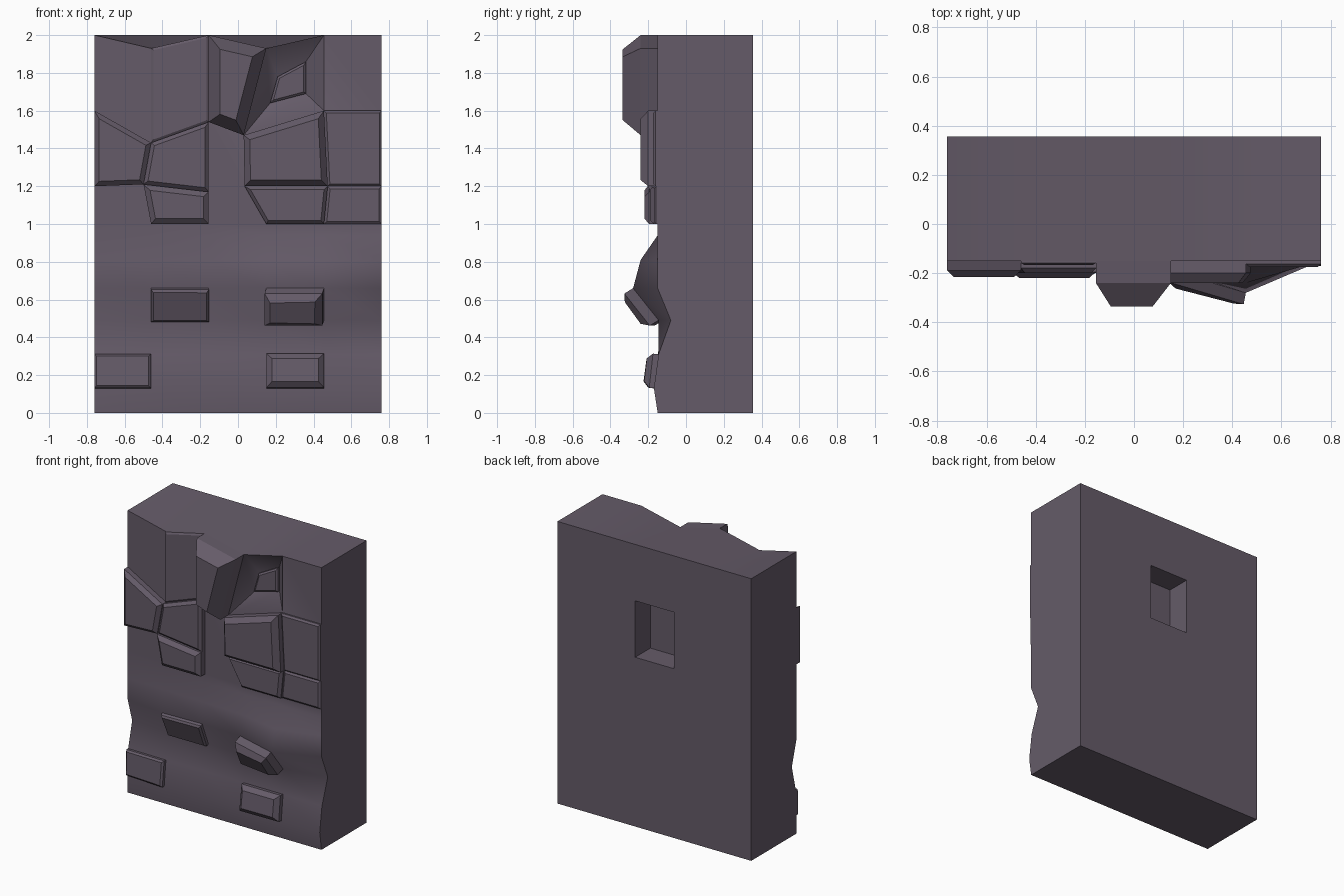
import bpy, bmesh
from mathutils import Vector

if "Cube" in bpy.data.objects:
    bpy.data.objects.remove(bpy.data.objects["Cube"])

mat = bpy.data.materials.new("purple_grey_stone")
mat.diffuse_color = (0.13, 0.105, 0.14, 1)
mat.use_nodes = True
mat.node_tree.nodes["Principled BSDF"].inputs["Base Color"].default_value = mat.diffuse_color

COLS = [-0.76, -0.46, -0.155, 0.15, 0.455, 0.76]
ROWS = [2, 1.6, 1.2, 1.0, 0.94, 0.81, 0.66, 0.49, 0.31, 0.13, 0]
FRONT, BACK, FLOOR = -0.15, 0.355, 0.18

# jittered x, z of the stone joints: (row, column)
JOINTS = {
    (0, 1): (-0.46, 1.93), (0, 3): (0.15, 1.93),
    (1, 1): (-0.46, 1.43), (1, 2): (-0.155, 1.54), (1, 3): (0.03, 1.47),
    (2, 1): (-0.5, 1.21), (2, 2): (-0.155, 1.17), (2, 3): (0.035, 1.2), (2, 4): (0.475, 1.2),
}
# worn, wavy depth of the lower wall, per row
WAVES = {
    5: [-0.15, -0.16, -0.17, -0.18, -0.24, -0.15],
    6: [-0.15, -0.19, -0.18, -0.19, -0.28, -0.15],
    7: [-0.10, -0.11, -0.11, -0.12, -0.145, -0.08],
    8: [-0.145, -0.15, -0.145, -0.145, -0.145, -0.145],
    9: [-0.15, -0.17, -0.16, -0.17, -0.165, -0.17],
}


def front_point(r, c):
    x, z = JOINTS.get((r, c), (COLS[c], ROWS[r]))
    return Vector((x, WAVES[r][c] if r in WAVES else FRONT, z))


def cell(r, c):
    """Corners of a front cell: top left, bottom left, bottom right, top right."""
    return [front_point(r, c), front_point(r + 1, c), front_point(r + 1, c + 1), front_point(r, c + 1)]


def inset(pts, w):
    """Move each corner inwards so every edge shifts by w."""
    out = []
    for i, p in enumerate(pts):
        a = (pts[i - 1] - p).normalized()
        b = (pts[(i + 1) % len(pts)] - p).normalized()
        out.append(p + (a + b) * (w / max(a.cross(b).length, 0.3)))
    return out


def finish(bm, name, angle):
    bmesh.ops.recalc_face_normals(bm, faces=bm.faces)
    me = bpy.data.meshes.new(name)
    bm.to_mesh(me)
    bm.free()
    me.materials.append(mat)
    ob = bpy.data.objects.new(name, me)
    bpy.context.collection.objects.link(ob)
    bpy.ops.object.select_all(action='DESELECT')
    bpy.context.view_layer.objects.active = ob
    ob.select_set(True)
    bpy.ops.object.shade_smooth_by_angle(angle=angle)
    return ob


def stone(name, pts, rise, bevel_rise, w):
    """Block standing out of a cell: straight sides, then a chamfer."""
    n = (pts[1] - pts[3]).cross(pts[2] - pts[0]).normalized()
    if n.y > 0:
        n = -n
    rings = [[p - n * 0.01 for p in pts], [p + n * rise for p in pts],
             [p + n * (rise + bevel_rise) for p in inset(pts, w)]]
    bm = bmesh.new()
    vs = [[bm.verts.new(p) for p in ring] for ring in rings]
    bm.faces.new(vs[0])
    bm.faces.new(vs[-1])
    for lo, hi in zip(vs, vs[1:]):
        for i in range(4):
            j = (i + 1) % 4
            bm.faces.new((lo[i], lo[j], hi[j], hi[i]))
    return finish(bm, name, 0.2)


# wall: jittered front grid, flat back grid, joined round the rim
bm = bmesh.new()
nr, nc = len(ROWS), len(COLS)
fv = [[bm.verts.new(front_point(r, c)) for c in range(nc)] for r in range(nr)]
bv = [[bm.verts.new((COLS[c], BACK, ROWS[r])) for c in range(nc)] for r in range(nr)]


def quad(g, r, c):
    return [g[r][c], g[r + 1][c], g[r + 1][c + 1], g[r][c + 1]]


def tunnel(outer, points):
    """Recess from an open cell to a floor at the given points."""
    inner = [bm.verts.new(p) for p in points]
    for i in range(4):
        j = (i + 1) % 4
        bm.faces.new((outer[i], outer[j], inner[j], inner[i]))
    bm.faces.new(inner)


NICHE, SOCKET = (0, 3), (1, 2)
for r in range(nr - 1):
    for c in range(nc - 1):
        if (r, c) != NICHE:
            bm.faces.new(quad(fv, r, c))
        if (r, c) != SOCKET:
            bm.faces.new(quad(bv, r, c))
for c in range(nc - 1):
    for r in (0, nr - 1):
        bm.faces.new((fv[r][c], fv[r][c + 1], bv[r][c + 1], bv[r][c]))
for r in range(nr - 1):
    for c in (0, nc - 1):
        bm.faces.new((fv[r][c], fv[r + 1][c], bv[r + 1][c], bv[r][c]))
# funnel niche at the front, square socket at the back
niche_floor = [Vector(p) for p in ((0.21, -0.05, 1.78), (0.17, -0.05, 1.64),
                                   (0.36, -0.05, 1.69), (0.36, -0.05, 1.86))]
tunnel(quad(fv, *NICHE), niche_floor)
socket = quad(bv, *SOCKET)
tunnel(socket, [v.co + Vector((0, -0.17, 0)) for v in socket])
finish(bm, "wall", 0.75)

# stones: row, column, straight rise, chamfer rise, chamfer width
STONES = [
    (0, 1, 0.008, 0.008, 0.012), (0, 2, 0.09, 0.095, 0.06),
    (1, 0, 0.04, 0.025, 0.025), (1, 1, 0.03, 0.02, 0.02),
    (1, 3, 0.05, 0.04, 0.032), (1, 4, 0.012, 0.012, 0.012),
    (2, 1, 0.045, 0.025, 0.028), (2, 3, 0.02, 0.02, 0.018), (2, 4, 0.008, 0.012, 0.014),
    (6, 1, 0.02, 0.012, 0.012), (6, 3, 0.055, 0.035, 0.035),
    (8, 0, 0.02, 0.012, 0.012), (8, 3, 0.03, 0.03, 0.03),
]
for i, (r, c, rise, chamfer, w) in enumerate(STONES):
    stone(f"stone_{i + 1}", cell(r, c), rise, chamfer, w)
stone("niche_stone", niche_floor, 0.015, 0.01, 0.012)
